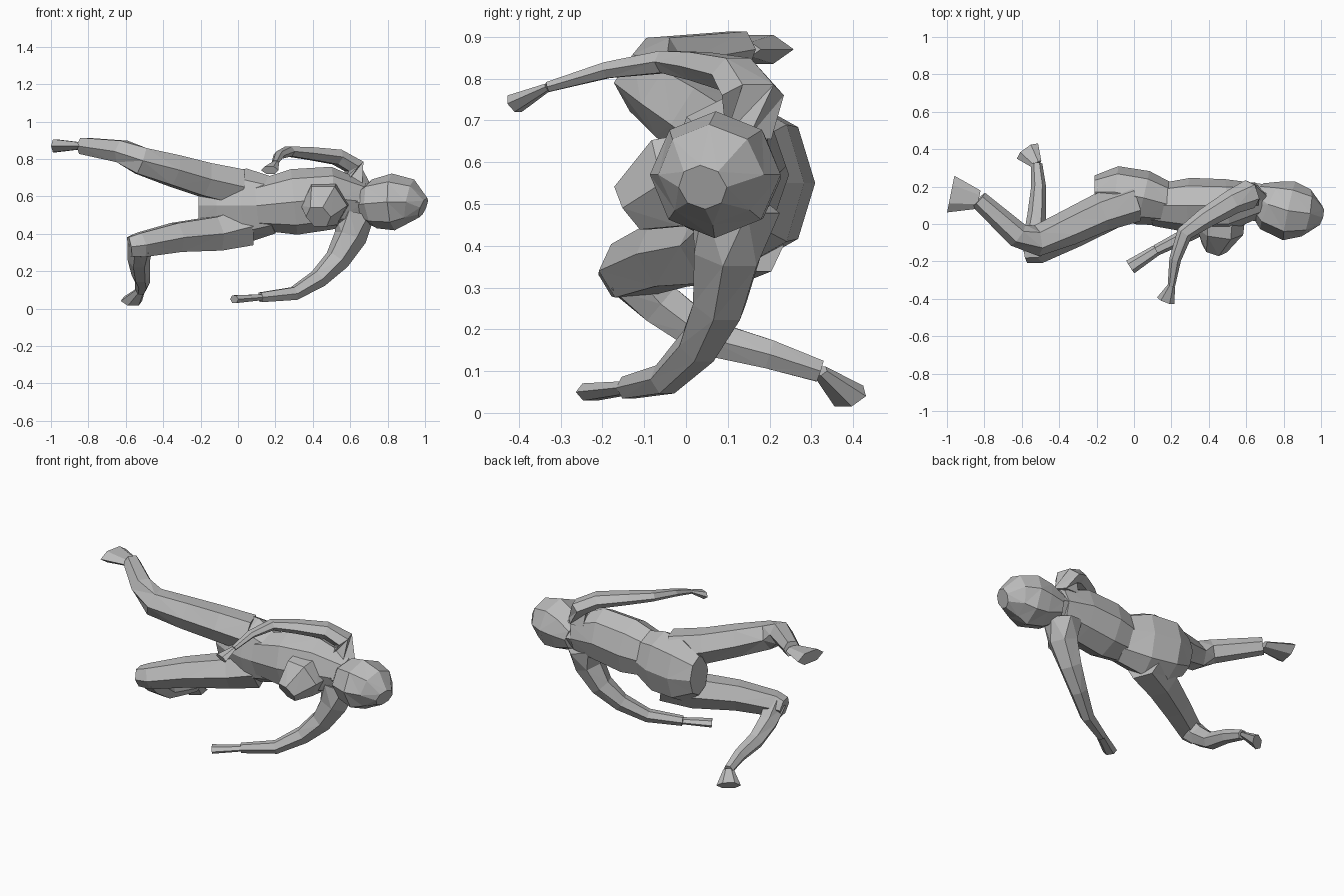
import bpy, bmesh, math
from mathutils import Vector

cube = bpy.data.objects.get("Cube")
if cube:
    bpy.data.objects.remove(cube)

clay = bpy.data.materials.new("clay grey")
clay.use_nodes = True
grey = (.5, .5, .5, 1)
clay.diffuse_color = grey
clay.node_tree.nodes["Principled BSDF"].inputs["Base Color"].default_value = grey
UP = Vector((0, 0, 1))


def loft(name, joints, start, end, flat=1, bulge=0, sides=6):
    """Faceted tube through the joints.

    The radius runs from start to end and swells midway by bulge;
    flat is the height of the cross-section relative to its width.
    """
    points = [Vector(joint) for joint in joints]
    last = len(points) - 1
    bm = bmesh.new()
    rings = []
    for index, point in enumerate(points):
        along = points[min(index + 1, last)] - points[max(index - 1, 0)]
        across = along.cross(UP).normalized()
        upward = across.cross(along).normalized()
        share = index / last
        radius = start + (end - start) * share + bulge * math.sin(math.pi * share)
        ring = []
        for step in range(sides):
            angle = math.tau * step / sides
            offset = across * math.cos(angle) + upward * math.sin(angle) * flat
            ring.append(bm.verts.new(point + offset * radius))
        rings.append(ring)

    # Bridge neighbouring rings, cap the ends and split into triangles
    for near, far in zip(rings, rings[1:]):
        for step in range(sides):
            bm.faces.new((near[step - 1], near[step], far[step], far[step - 1]))
    bm.faces.new(rings[0])
    bm.faces.new(rings[-1])
    bmesh.ops.triangulate(bm, faces=bm.faces)
    bmesh.ops.recalc_face_normals(bm, faces=bm.faces)

    mesh = bpy.data.meshes.new(name)
    bm.to_mesh(mesh)
    bm.free()
    mesh.materials.append(clay)
    bpy.context.collection.objects.link(bpy.data.objects.new(name, mesh))


# Trunk, lying along x with the chest to the front
loft("pelvis",
     [(-.21, .17, .55), (-.1, .17, .55), (.05, .14, .55), (.2, .1, .55)],
     start=.09, end=.11, flat=1.35, bulge=.05, sides=8)
loft("ribcage",
     [(.1, .1, .55), (.3, .1, .57), (.5, .1, .59), (.67, .13, .57)],
     start=.11, end=.09, flat=1.2, bulge=.05, sides=8)
loft("chest", [(.46, .08, .56), (.46, -.04, .55), (.43, -.13, .49)],
     start=.14, end=.07, bulge=.02)

# Neck and head
loft("neck", [(.6, .12, .57), (.75, .11, .56)], start=.1, end=.1)
loft("head",
     [(.65, .15, .55), (.73, .1, .56), (.83, .07, .57), (.92, .06, .57), (.99, .04, .54)],
     start=.08, end=.06, flat=.95, bulge=.09, sides=8)

# Left arm, hanging down and forward
left_wrist = (.12, -.14, .06)
loft("left_arm",
     [(.62, .12, .5), (.6, .1, .38), (.53, .08, .26), (.43, .03, .16),
      (.3, -.05, .08), left_wrist],
     start=.11, end=.03, bulge=-.01)
loft("left_hand", [left_wrist, (-.02, -.23, .05)], start=.03, end=.04, flat=.6)

# Right arm, folded over the top side and bent forward
right_wrist = (.2, -.33, .78)
loft("right_arm",
     [(.62, .15, .66), (.62, .16, .76), (.53, .12, .81), (.38, .03, .83),
      (.27, -.05, .84), (.22, -.19, .82), right_wrist],
     start=.09, end=.02, flat=.7)
loft("right_hand", [right_wrist, (.17, -.41, .74)], start=.02, end=.05, flat=.5)

# Right leg, stretched out behind
right_ankle = (-.83, .13, .87)
loft("right_leg",
     [(0, .12, .65), (-.18, .06, .69), (-.35, -.02, .74), (-.52, -.09, .79),
      (-.62, -.06, .84), right_ankle],
     start=.11, end=.05, bulge=.01)
loft("right_foot", [right_ankle, (-.98, .16, .87)], start=.05, end=.1, flat=.4)

# Left leg, bent at the knee with the shin folded back
knee = (-.52, -.14, .34)
left_ankle = (-.52, .32, .1)
loft("left_thigh",
     [(.04, .14, .44), (-.12, .08, .4), (-.33, -.04, .38), knee, (-.58, -.15, .33)],
     start=.12, end=.06)
loft("left_shin",
     [knee, (-.53, -.06, .26), (-.52, .05, .18), (-.51, .2, .14), left_ankle],
     start=.07, end=.03)
loft("left_foot", [left_ankle, (-.57, .39, .04)], start=.03, end=.07, flat=.5)
